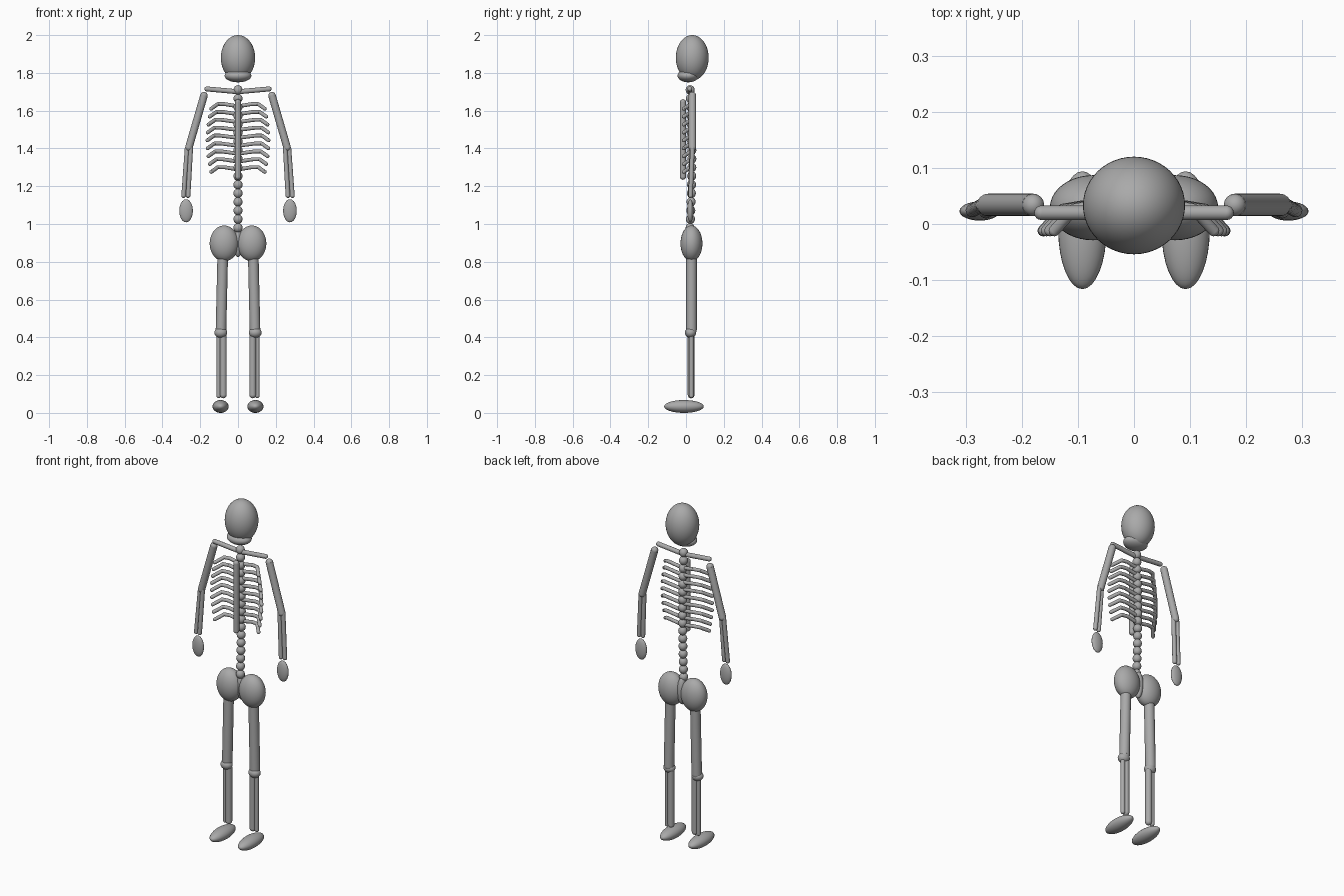
import bpy
import math
from mathutils import Vector

cube = bpy.data.objects.get("Cube")
if cube:
    bpy.data.objects.remove(cube, do_unlink=True)

bone = bpy.data.materials.new("bone_grey")
bone.use_nodes = True
bone.diffuse_color = (0.4, 0.4, 0.4, 1)
bone.node_tree.nodes["Principled BSDF"].inputs["Base Color"].default_value = (0.4, 0.4, 0.4, 1)


def finish(name):
    ob = bpy.context.object
    ob.name = name
    ob.data.materials.append(bone)
    bpy.ops.object.shade_smooth()
    return ob


def ellipsoid(name, centre, radii, segments=32):
    bpy.ops.mesh.primitive_uv_sphere_add(segments=segments, ring_count=segments // 2, location=centre)
    bpy.context.object.scale = radii
    return finish(name)


def rod(name, points, radius):
    """Round-ended bone: a tube through the points with a ball at each."""
    for a, b in zip(points, points[1:]):
        a, b = Vector(a), Vector(b)
        bpy.ops.mesh.primitive_cylinder_add(vertices=20, radius=radius, depth=(b - a).length,
                                            location=(a + b) / 2)
        ob = bpy.context.object
        ob.rotation_euler = (b - a).to_track_quat("Z", "Y").to_euler()
        finish(name)
        bpy.ops.object.shade_smooth_by_angle(angle=math.radians(40))
    for p in points:
        ellipsoid(name + "_end", p, (radius,) * 3, 16)


# Head
ellipsoid("skull", (0, 0.033, 1.88), (0.091, 0.087, 0.12), 48)
ellipsoid("jaw", (0, 0.012, 1.785), (0.071, 0.057, 0.035))

# Spine, sacrum and breastbone
COUNT = 17
for i in range(COUNT):
    t = i / (COUNT - 1)
    y = 0.022 + 0.009 * math.sin(math.pi * t)
    ellipsoid("vertebra", (0, y, 0.98 + 0.73 * t), (0.024, 0.024, 0.025), 20)
ellipsoid("sacrum", (0, 0.035, 0.905), (0.026, 0.03, 0.08))
rod("breastbone", [(0, -0.016, 1.645), (0, -0.016, 1.25)], 0.016)

for s, side in ((1, "left"), (-1, "right")):
    # Ribs, widest in the middle of the cage
    for i in range(9):
        z = 1.635 - 0.0418 * i
        x = 0.142 + 0.02 * math.sin(math.pi * i / 8)
        rod(side + "_rib", [(0, 0.03, z - 0.012), (s * (x - 0.07), 0.032, z),
                            (s * (x - 0.035), 0.026, z), (s * x, -0.012, z - 0.025)], 0.01)

    # Shoulder and arm
    rod(side + "_collarbone", [(0, 0.02, 1.70), (s * 0.165, 0.02, 1.715)], 0.013)
    rod(side + "_upper_arm", [(s * 0.18, 0.034, 1.68), (s * 0.26, 0.034, 1.405)], 0.02)
    rod(side + "_inner_forearm", [(s * 0.25, 0.03, 1.40), (s * 0.264, 0.022, 1.15)], 0.012)
    rod(side + "_outer_forearm", [(s * 0.27, 0.034, 1.40), (s * 0.288, 0.024, 1.15)], 0.012)
    ellipsoid(side + "_hand", (s * 0.275, 0.023, 1.07), (0.036, 0.017, 0.061))

    # Hip and leg
    ellipsoid(side + "_hip", (s * 0.073, 0.029, 0.897), (0.077, 0.058, 0.095), 40)
    rod(side + "_thigh", [(s * 0.08, 0.029, 0.87), (s * 0.09, 0.029, 0.44)], 0.028)
    ellipsoid(side + "_knee", (s * 0.091, 0.024, 0.425), (0.034, 0.03, 0.028))
    rod(side + "_shin", [(s * 0.078, 0.027, 0.41), (s * 0.078, 0.027, 0.095)], 0.018)
    rod(side + "_calf_bone", [(s * 0.102, 0.029, 0.41), (s * 0.102, 0.029, 0.09)], 0.012)
    ellipsoid(side + "_foot", (s * 0.092, -0.011, 0.034), (0.043, 0.105, 0.034))
